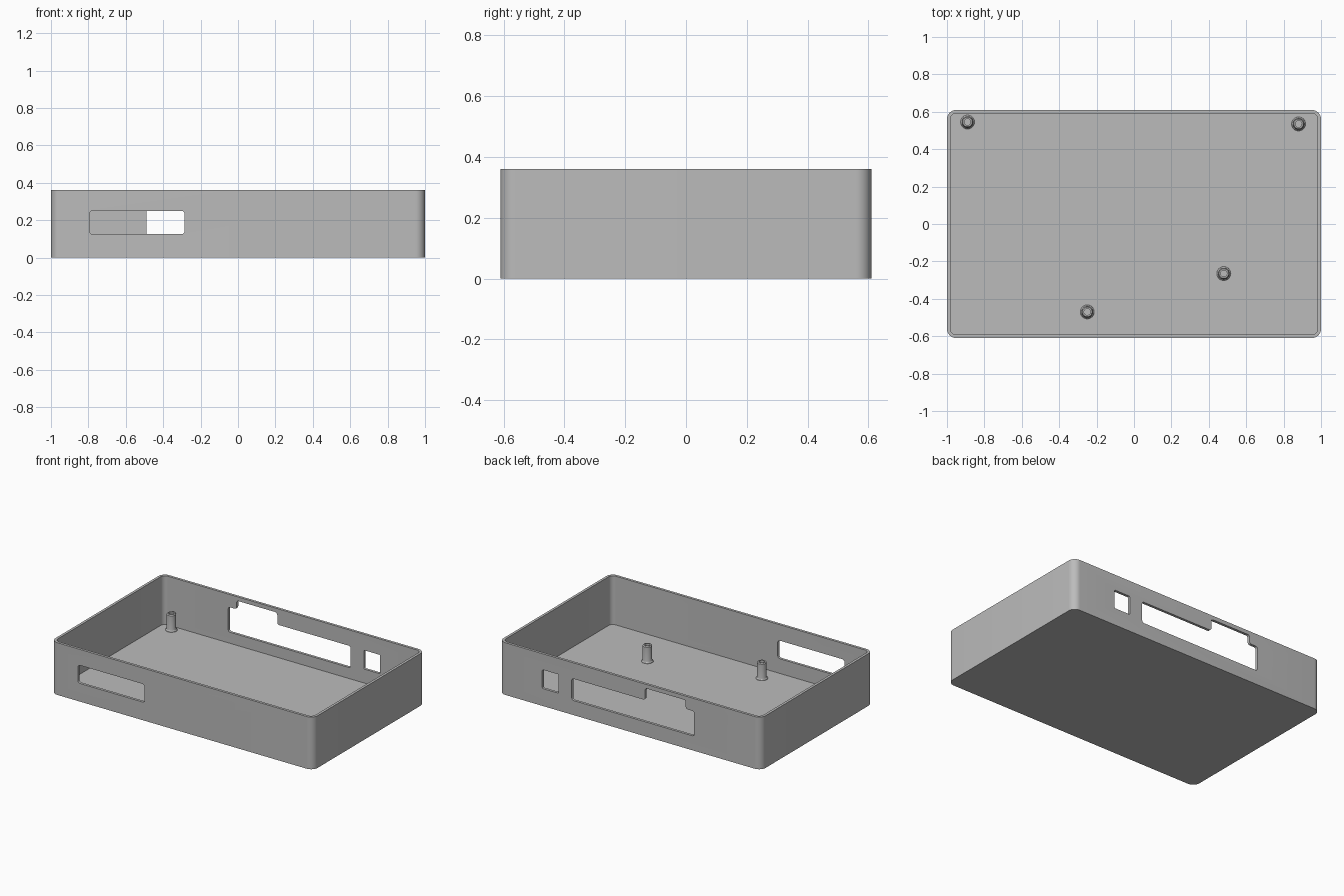
import bpy, bmesh, math
from mathutils import Vector, Matrix

if "Cube" in bpy.data.objects:
    bpy.data.objects.remove(bpy.data.objects["Cube"])

LENGTH, DEPTH, HEIGHT = 2.0, 1.22, 0.36
WALL, FLOOR, CORNER = 0.018, 0.024, 0.05

grey = bpy.data.materials.new("plain grey")
grey.use_nodes = True
grey.diffuse_color = (0.5, 0.5, 0.5, 1)
grey.node_tree.nodes["Principled BSDF"].inputs["Base Color"].default_value = grey.diffuse_color


def finish(name, bm):
    bmesh.ops.recalc_face_normals(bm, faces=bm.faces)
    mesh = bpy.data.meshes.new(name)
    bm.to_mesh(mesh)
    bm.free()
    mesh.materials.append(grey)
    obj = bpy.data.objects.new(name, mesh)
    bpy.context.collection.objects.link(obj)
    return obj


def activate(obj):
    bpy.ops.object.select_all(action='DESELECT')
    obj.select_set(True)
    bpy.context.view_layer.objects.active = obj


def smooth(obj):
    activate(obj)
    bpy.ops.object.shade_smooth_by_angle(angle=math.radians(30))


def fillet(corners, radius, steps=6):
    """Round every right-angled corner of an outline."""
    pts = [Vector(c) for c in corners]
    out = []
    for i, p in enumerate(pts):
        a = (pts[i - 1] - p).normalized()
        b = (pts[(i + 1) % len(pts)] - p).normalized()
        for k in range(steps + 1):
            t = math.pi / 2 * k / steps
            out.append(p + radius * (a * (1 - math.sin(t)) + b * (1 - math.cos(t))))
    return out


def rectangle(x0, x1, y0, y1):
    return [(x0, y0), (x1, y0), (x1, y1), (x0, y1)]


def prism(name, outline, low, high, upright=False):
    """Extrude an outline along z, or along y when upright."""
    bm = bmesh.new()
    place = (lambda p: (p.x, low, p.y)) if upright else (lambda p: (p.x, p.y, low))
    face = bm.faces.new([bm.verts.new(place(p)) for p in outline])
    grown = bmesh.ops.extrude_face_region(bm, geom=[face])
    move = Vector((0, high - low, 0) if upright else (0, 0, high - low))
    verts = [v for v in grown["geom"] if isinstance(v, bmesh.types.BMVert)]
    bmesh.ops.translate(bm, verts=verts, vec=move)
    return finish(name, bm)


def cut(target, cutter):
    cutter.hide_render = True
    mod = target.modifiers.new("cut", 'BOOLEAN')
    mod.operation, mod.solver, mod.object = 'DIFFERENCE', 'EXACT', cutter
    activate(target)
    bpy.ops.object.modifier_apply(modifier=mod.name)
    bpy.data.objects.remove(cutter)


# Open tray with rounded upright corners
X, Y = LENGTH / 2, DEPTH / 2
tray = prism("tray", fillet(rectangle(-X, X, -Y, Y), CORNER, 10), 0, HEIGHT)
xi, yi = X - WALL, Y - WALL
cut(tray, prism("cavity", fillet(rectangle(-xi, xi, -yi, yi), CORNER - WALL, 10), FLOOR, HEIGHT + 0.1))

# Front slot
cut(tray, prism("front_slot", fillet(rectangle(-0.795, -0.285, 0.125, 0.25), 0.018),
                -Y - 0.1, -Y + 0.1, True))

# Small back port
cut(tray, prism("back_port", fillet(rectangle(0.545, 0.67, 0.12, 0.25), 0.008),
                Y - 0.1, Y + 0.1, True))

# Wide back opening with a raised notch
stepped = [(-0.49, 0.1), (0.445, 0.1), (0.445, 0.25), (-0.115, 0.25),
           (-0.115, 0.332), (-0.425, 0.332), (-0.425, 0.272), (-0.49, 0.272)]
cut(tray, prism("back_opening", fillet(stepped, 0.016), Y - 0.1, Y + 0.1, True))
smooth(tray)

# Hollow screw posts with a flared foot
post_profile = [(0.038, FLOOR - 0.004), (0.037, FLOOR + 0.003), (0.032, FLOOR + 0.008),
                (0.03, FLOOR + 0.016), (0.03, 0.134), (0.025, 0.14),
                (0.017, 0.14), (0.017, 0.045), (0, 0.045)]


def post(name, x, y):
    bm = bmesh.new()
    verts = [bm.verts.new((r, 0, z)) for r, z in post_profile]
    edges = [bm.edges.new(pair) for pair in zip(verts, verts[1:])]
    bmesh.ops.spin(bm, geom=verts + edges, cent=(0, 0, 0), axis=(0, 0, 1),
                   angle=math.tau, steps=32)
    bmesh.ops.remove_doubles(bm, verts=bm.verts, dist=0.0001)
    rim = [e for e in bm.edges if e.is_boundary]
    bmesh.ops.holes_fill(bm, edges=rim, sides=0)
    bm.transform(Matrix.Translation((x, y, 0)))
    smooth(finish(name, bm))


post("back_right_post", -0.89, 0.545)
post("back_left_post", 0.88, 0.535)
post("middle_left_post", 0.48, -0.265)
post("front_right_post", -0.25, -0.47)
